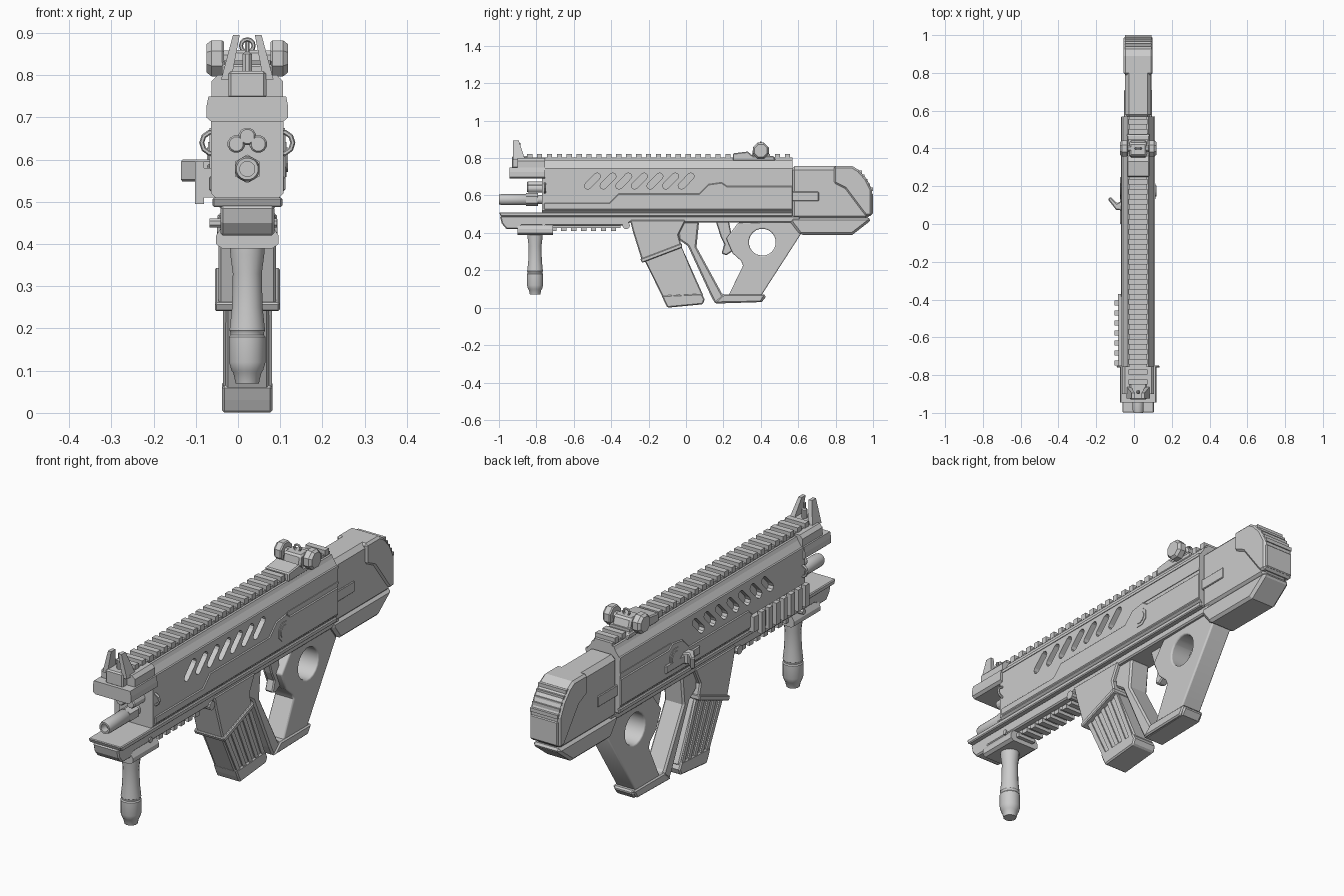
import bpy, bmesh, math
from mathutils import Matrix, Vector

if "Cube" in bpy.data.objects:
    bpy.data.objects.remove(bpy.data.objects["Cube"])

CX = 0.022  # centre line of the body


def finish(name, bm):
    bmesh.ops.recalc_face_normals(bm, faces=bm.faces)
    me = bpy.data.meshes.new(name)
    bm.to_mesh(me)
    bm.free()
    ob = bpy.data.objects.new(name, me)
    bpy.context.collection.objects.link(ob)
    return ob


def add_prism(bm, pts, a, b, axis='x'):
    """Extrude a 2D outline from a to b: x -> (y,z), y -> (x,z), z -> (x,y)."""
    put = {'x': lambda p, d: (d, p[0], p[1]),
           'y': lambda p, d: (p[0], d, p[1]),
           'z': lambda p, d: (p[0], p[1], d)}[axis]
    lo = [bm.verts.new(put(p, a)) for p in pts]
    hi = [bm.verts.new(put(p, b)) for p in pts]
    bm.faces.new(lo)
    bm.faces.new(hi)
    for i in range(len(pts)):
        j = (i + 1) % len(pts)
        bm.faces.new((lo[i], lo[j], hi[j], hi[i]))


def bevel(ob, width, segments=1):
    m = ob.modifiers.new("bevel", 'BEVEL')
    m.width, m.segments, m.limit_method = width, segments, 'ANGLE'
    m.angle_limit = math.radians(50)


def slab(name, pts, half, bev=0.0, segs=1):
    """Side profile (y,z) centred on the body."""
    bm = bmesh.new()
    add_prism(bm, pts, CX - half, CX + half)
    ob = finish(name, bm)
    if bev:
        bevel(ob, bev, segs)
    return ob


def section(name, half_pts, y0, y1):
    """Mirrored cross-section (x,z) swept along y."""
    pts = [(CX + x, z) for x, z in half_pts] + [(CX - x, z) for x, z in reversed(half_pts)]
    bm = bmesh.new()
    add_prism(bm, pts, y0, y1, 'y')
    return finish(name, bm)


def rect(a0, b0, a1, b1):
    return [(a0, b0), (a1, b0), (a1, b1), (a0, b1)]


def lathe(name, prof, origin, axis='z', n=16):
    """Closed lathe of (radius, distance) points."""
    bm = bmesh.new()
    rings = [[bm.verts.new((r * math.cos(2 * math.pi * (i + .5) / n),
                            r * math.sin(2 * math.pi * (i + .5) / n), d)) for i in range(n)]
             for r, d in prof]
    bm.faces.new(rings[0])
    bm.faces.new(rings[-1])
    for p, q in zip(rings, rings[1:]):
        for i in range(n):
            j = (i + 1) % n
            bm.faces.new((p[i], p[j], q[j], q[i]))
    turn = {'x': Matrix.Rotation(math.pi / 2, 4, 'Y'),
            'y': Matrix.Rotation(-math.pi / 2, 4, 'X'), 'z': Matrix()}[axis]
    bm.transform(Matrix.Translation(Vector(origin)) @ turn)
    return finish(name, bm)


def cut(ob, cutter):
    m = ob.modifiers.new("cut", 'BOOLEAN')
    m.operation, m.object, m.solver = 'DIFFERENCE', cutter, 'EXACT'
    bpy.context.view_layer.objects.active = ob
    bpy.ops.object.modifier_apply(modifier=m.name)
    bpy.data.objects.remove(cutter)


def smooth(*obs):
    bpy.ops.object.select_all(action='DESELECT')
    for o in obs:
        o.select_set(True)
    bpy.context.view_layer.objects.active = obs[0]
    bpy.ops.object.shade_smooth_by_angle(angle=math.radians(35))


# receiver with slanted vents on both sides
receiver = section("receiver", [(.065, .50), (.086, .52), (.086, .74), (.062, .775), (.055, .79)], -.77, .57)
bm = bmesh.new()
d = Vector((.7, .71))
n = Vector((-.71, .7))
for k in range(7):
    c = Vector((-.50 + k * .0835, .677))
    outline = []
    for s in (1, -1):
        for t in range(5):
            a = math.pi * (t / 4 - .5)
            outline.append(c + s * (d * (.036 + .018 * math.cos(a)) + n * .018 * math.sin(a)))
    for s in (1, -1):
        add_prism(bm, outline, CX + s * .06, CX + s * .12)
cut(receiver, finish("vent_cutter", bm))

# raised side panel and takedown pins
slab("side_panel", [(-.76, .525), (.57, .525), (.57, .65), (.22, .65), (.19, .67), (.12, .66),
                    (.07, .61), (-.36, .61), (-.41, .56), (-.76, .56)], .090, .004)
slab("upper_rib", rect(-.77, .735, .57, .748), .089)
slab("rear_rib", rect(.2, .665, .57, .675), .089)
lathe("takedown_pin", [(.045, -.093), (.045, .093)], (CX, .174, .6), 'x', 8)
lathe("takedown_core", [(.03, -.096), (.03, .096)], (CX, .174, .6), 'x', 12)
lathe("front_pin", [(.02, -.072), (.02, .072)], (CX, -.32, .44), 'x', 10)

# lower tray and underside
slab("lower_tray", [(-1, .51), (.57, .51), (.57, .488), (-.99, .488)], .083, .004)
slab("underside", [(-.995, .49), (-.985, .45), (-.96, .42), (-.88, .42), (-.88, .44), (-.32, .44),
                   (-.30, .455), (.61, .455), (.61, .49)], .064, .006)


# accessory rails
def rail(name, y0, y1, base, tooth, pitch=.053, axis='y'):
    bm = bmesh.new()
    add_prism(bm, rect(*base), y0, y1, 'y')
    for k in range(int((y1 - y0) / pitch + .5)):
        add_prism(bm, rect(*tooth), y0 + k * pitch, y0 + k * pitch + .028, 'y')
    return finish(name, bm)


rail("top_rail", -.85, .57, (CX - .045, .77, CX + .045, .803), (CX - .05, .795, CX + .05, .822))
rail("bottom_rail", -.72, -.35, (CX - .035, .425, CX + .035, .445), (CX - .045, .41, CX + .045, .43))
rail("left_rail", -.75, -.37, (-.085, .51, -.05, .58), (-.102, .495, -.08, .595))

# charging handle on the left
bm = bmesh.new()
add_prism(bm, [(-.05, .07), (-.095, .075), (-.138, .13), (-.126, .145), (-.09, .11), (-.05, .13)], .548, .6, 'z')
add_prism(bm, rect(-.074, 0, -.05, .25), .55, .59, 'z')
bevel(finish("charging_handle", bm), .005)

# barrel, gas block and sling loops
smooth(lathe("barrel", [(.018, -.965), (.018, -1), (.026, -1), (.03, -.985), (.03, -.85), (.024, -.84), (.024, -.76)],
             (CX, 0, .578), 'y'))
lathe("barrel_nut", [(.034, -.855), (.034, -.79)], (CX, 0, .578), 'y', 6)
for i, (x, z) in enumerate(((0, .655), (-.026, .637), (.026, .637))):
    lathe("gas_plug_%d" % i, [(.017, -.85), (.021, -.845), (.021, -.76)], (CX + x, 0, z), 'y', 12)
for s in (1, -1):
    bpy.ops.mesh.primitive_torus_add(major_radius=.026, minor_radius=.006, major_segments=10, minor_segments=6,
                                     location=(CX + s * .082, -.755, .64), rotation=(math.pi / 2, 0, 0))
    bpy.context.object.name = "sling_loop"

# front sight block, ears and post
section("front_block", [(.085, .69), (.097, .70), (.097, .725), (.092, .75)], -.945, -.755)
section("front_block_top", [(.085, .75), (.085, .785), (.07, .80)], -.90, -.755)
for s in (1, -1):
    bm = bmesh.new()
    add_prism(bm, [(CX + s * x, z) for x, z in ((.062, .79), (.034, .895), (.018, .895), (.038, .79))],
              -.925, -.86, 'y')
    bm.verts.ensure_lookup_table()
    for v in bm.verts:
        if v.co.z > .85 and v.co.y > -.9:
            v.co.y -= .035
    finish("front_sight_ear", bm)
slab("front_sight_base", rect(-.93, .745, -.83, .81), .045, .006)
lathe("front_sight_post", [(.012, .8), (.012, .85), (.006, .855), (.006, .88)], (CX, -.89, 0), n=8)

# rear sight
slab("rear_sight_base", [(.25, .785), (.25, .825), (.33, .835), (.36, .81), (.47, .81), (.48, .785)], .06, .005)
slab("rear_sight_body", [(.35, .8), (.36, .86), (.43, .86), (.45, .8)], .045, .008)
for s in (1, -1):
    lathe("sight_knob", [(.042, .055), (.046, .06), (.046, .085), (.036, .097)] if s > 0 else
          [(.042, -.055), (.046, -.06), (.046, -.085), (.036, -.097)], (CX, .4, .84), 'x', 8)
lathe("sight_axle", [(.02, -.07), (.02, .07)], (CX, .4, .84), 'x', 8)
bpy.ops.mesh.primitive_torus_add(major_radius=.015, minor_radius=.005, major_segments=12, minor_segments=6,
                                 location=(CX, .4, .87), rotation=(math.pi / 2, 0, 0))
bpy.context.object.name = "sight_aperture"

# foregrip and its clamp
section("foregrip_clamp", [(.06, .39), (.074, .40), (.074, .42), (.055, .45)], -.9, -.71)
lathe("clamp_screw", [(.012, -.09), (.012, .07)], (CX, -.76, .45), 'x', 8)
smooth(lathe("foregrip", [(.042, .40), (.041, .375), (.035, .33), (.037, .25), (.043, .195), (.040, .19),
                          (.040, .185), (.044, .18), (.044, .12), (.038, .10), (.034, .095), (.028, .07)],
             (CX, -.807, 0)))

# magazine well and magazine
slab("magazine_well", [(-.30, .47), (-.285, .41), (-.235, .25), (-.025, .335), (-.04, .39), (0, .47)], .068, .006)
slab("magazine_well_rim", [(-.245, .26), (-.235, .24), (-.02, .322), (-.022, .345)], .077, .004)
slab("magazine", [(-.23, .27), (-.03, .34), (.095, .06), (-.115, .035)], .052, .006)
slab("magazine_floor", [(-.13, .065), (-.115, .03), (-.10, 0), (.09, .018), (.10, .045), (.085, .075)], .060, .006)
for k in range(5):
    t = k / 4
    ty, tz, by, bz = -.215 + .17 * t, .25 + .07 * t, -.115 + .175 * t, .05 + .015 * t
    slab("magazine_rib_%d" % k, [(ty, tz), (ty + .02, tz + .007), (by + .022, bz + .002), (by, bz)], .058)

# trigger guard, pistol grip with thumb hole, trigger
slab("trigger_guard", [(-.045, .46), (.07, .46), (.056, .325), (.195, .07), (.425, .07), (.425, .055),
                       (.405, .03), (.155, .022), (.13, .07), (.01, .33), (-.04, .365)], .05, .008)
grip = slab("pistol_grip", [(.28, .455), (.215, .37), (.25, .29), (.295, .25), (.305, .225), (.225, .06),
                            (.40, .06), (.425, .10), (.612, .39), (.61, .46)], .05)
cut(grip, lathe("thumb_cutter", [(.072, -.2), (.072, .2)], (CX, .408, .35), 'x', 20))
bevel(grip, .022, 3)
smooth(grip)
slab("grip_foot", [(.15, .025), (.40, .03), (.425, .07), (.20, .07)], .056, .006)
slab("trigger", [(.16, .46), (.23, .46), (.26, .31), (.215, .28), (.19, .29), (.205, .34), (.185, .38)], .02, .005)

# stock, cheek piece and butt pad
slab("stock", [(.56, .757), (.88, .757), (.98, .62), (.98, .47), (.56, .47)], .069, .02)
slab("stock_lower", [(.56, .48), (.99, .48), (.98, .46), (.89, .39), (.61, .39), (.56, .455)], .07, .012)
slab("stock_side_plate", rect(.56, .57, .71, .62), .074, .003)
slab("butt_pad", [(.79, .757), (.89, .757), (.925, .735), (.965, .69), (.995, .63), (.995, .49), (.96, .49),
                  (.94, .515), (.85, .635), (.79, .665)], .077, .010)
for k in range(5):
    y, z = .925 + k * .015, .725 - k * .023
    slab("butt_ridge_%d" % k, rect(y - .02, z - .008, y + .015, z + .009), .07)
slab("butt_plate", rect(.97, .50, 1.0, .61), .07, .004)
